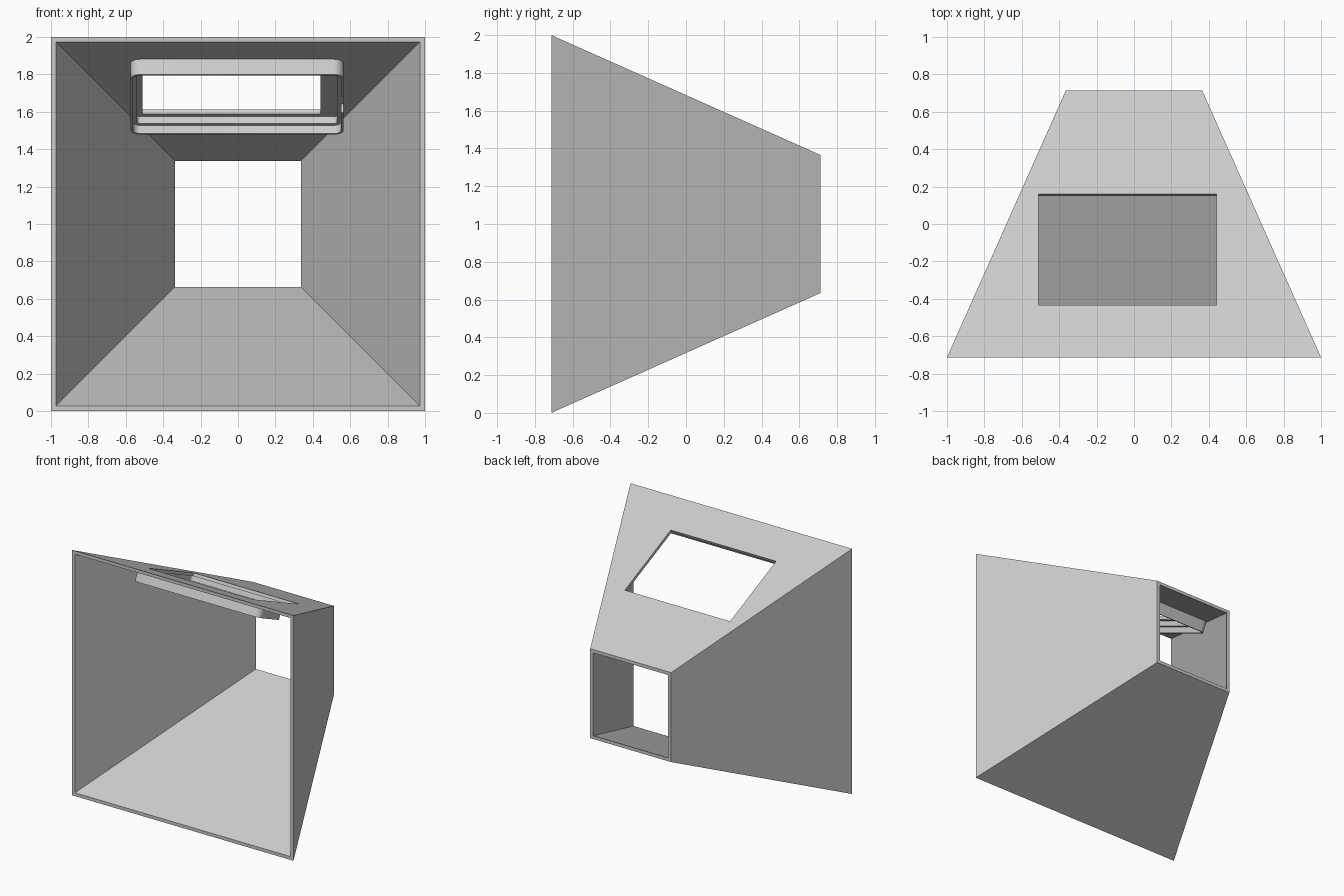
import bpy, bmesh, math
from mathutils import Matrix, Vector

if "Cube" in bpy.data.objects:
    bpy.data.objects.remove(bpy.data.objects["Cube"])

HALF_Y = 0.713              # half depth of the hood
FRONT, BACK = 1.0, 0.365    # half widths of the two open ends
WALL = 0.027                # wall thickness measured across the opening
SLOPE = math.atan2(FRONT - BACK, 2 * HALF_Y)
WALL_N = WALL * math.cos(SLOPE)

# Roof space: x across, y down the slope from the front edge, z out of the roof
roof = Matrix.Translation((0, -HALF_Y, 2)) @ Matrix.Rotation(-SLOPE, 4, "X")

grey = bpy.data.materials.new("light_grey")
grey.use_nodes = True
grey.diffuse_color = (0.6, 0.6, 0.6, 1)
grey.node_tree.nodes["Principled BSDF"].inputs["Base Color"].default_value = (0.6, 0.6, 0.6, 1)


def finish(bm, name):
    bmesh.ops.recalc_face_normals(bm, faces=bm.faces)
    mesh = bpy.data.meshes.new(name)
    bm.to_mesh(mesh)
    bm.free()
    mesh.materials.append(grey)
    obj = bpy.data.objects.new(name, mesh)
    bpy.context.collection.objects.link(obj)
    return obj


def bridge(bm, a, b, skip=()):
    for i in range(len(a)):
        if i not in skip:
            j = (i + 1) % len(a)
            bm.faces.new((a[i], a[j], b[j], b[i]))


def rounded_rect(x0, x1, y0, y1, r, z, steps=6):
    centres = [(x1 - r, y1 - r), (x0 + r, y1 - r), (x0 + r, y0 + r), (x1 - r, y0 + r)]
    points = []
    for k, (cx, cy) in enumerate(centres):
        for i in range(steps + 1):
            a = math.pi / 2 * (k + i / steps)
            points.append(roof @ Vector((cx + r * math.cos(a), cy + r * math.sin(a), z)))
    return points


# Tapered hood, open at both ends, with a window through the roof
bm = bmesh.new()


def square(half, y):
    return [bm.verts.new((sx * half, y, 1 + sz * half))
            for sx, sz in ((-1, 1), (1, 1), (1, -1), (-1, -1))]


def window(z):
    return [bm.verts.new(roof @ Vector((x, y, z)))
            for x, y in ((-0.51, 0.307), (0.44, 0.307), (0.44, 0.956), (-0.51, 0.956))]


outer = square(FRONT, -HALF_Y), square(BACK, HALF_Y)
inner = square(FRONT - WALL, -HALF_Y), square(BACK - WALL, HALF_Y)
holes = window(0), window(-WALL_N)
for (front, back), hole in zip((outer, inner), holes):
    bridge(bm, front, back, skip=(0,))
    bridge(bm, [front[0], front[1], back[1], back[0]], hole)
bridge(bm, outer[0], inner[0])
bridge(bm, outer[1], inner[1])
bridge(bm, *holes)
finish(bm, "tapered_hood")

# Stepped holder frame hanging under the window: (inset, depth) profile
bm = bmesh.new()
TOP, STEP, BOTTOM = -WALL_N + 0.002, -0.066, -0.114
profile = [(0, TOP), (0, BOTTOM), (0.014, BOTTOM), (0.014, STEP), (0.036, STEP), (0.036, TOP)]
loops = []
for inset, z in profile:
    pts = rounded_rect(-0.575 + inset, 0.565 - inset, 0.237 + inset, 1.028 - inset,
                       0.055 - inset, z)
    loops.append([bm.verts.new(p) for p in pts])
for i, loop in enumerate(loops):
    bridge(bm, loop, loops[(i + 1) % len(loops)])
frame = finish(bm, "holder_frame")

# Finger notch in the side of the frame
bm = bmesh.new()
bmesh.ops.create_cube(bm, size=1, matrix=roof @ Matrix.Translation((0.56, 0.63, -0.096))
                      @ Matrix.Diagonal((0.1, 0.21, 0.06, 1)))
cutter = finish(bm, "notch_cutter")
cutter.hide_render = True
cut = frame.modifiers.new("notch", "BOOLEAN")
cut.operation, cut.solver, cut.object = "DIFFERENCE", "EXACT", cutter
bpy.context.view_layer.objects.active = frame
frame.select_set(True)
bpy.ops.object.modifier_apply(modifier=cut.name)
bpy.data.objects.remove(cutter)
bpy.ops.object.shade_smooth_by_angle(angle=math.radians(30))
